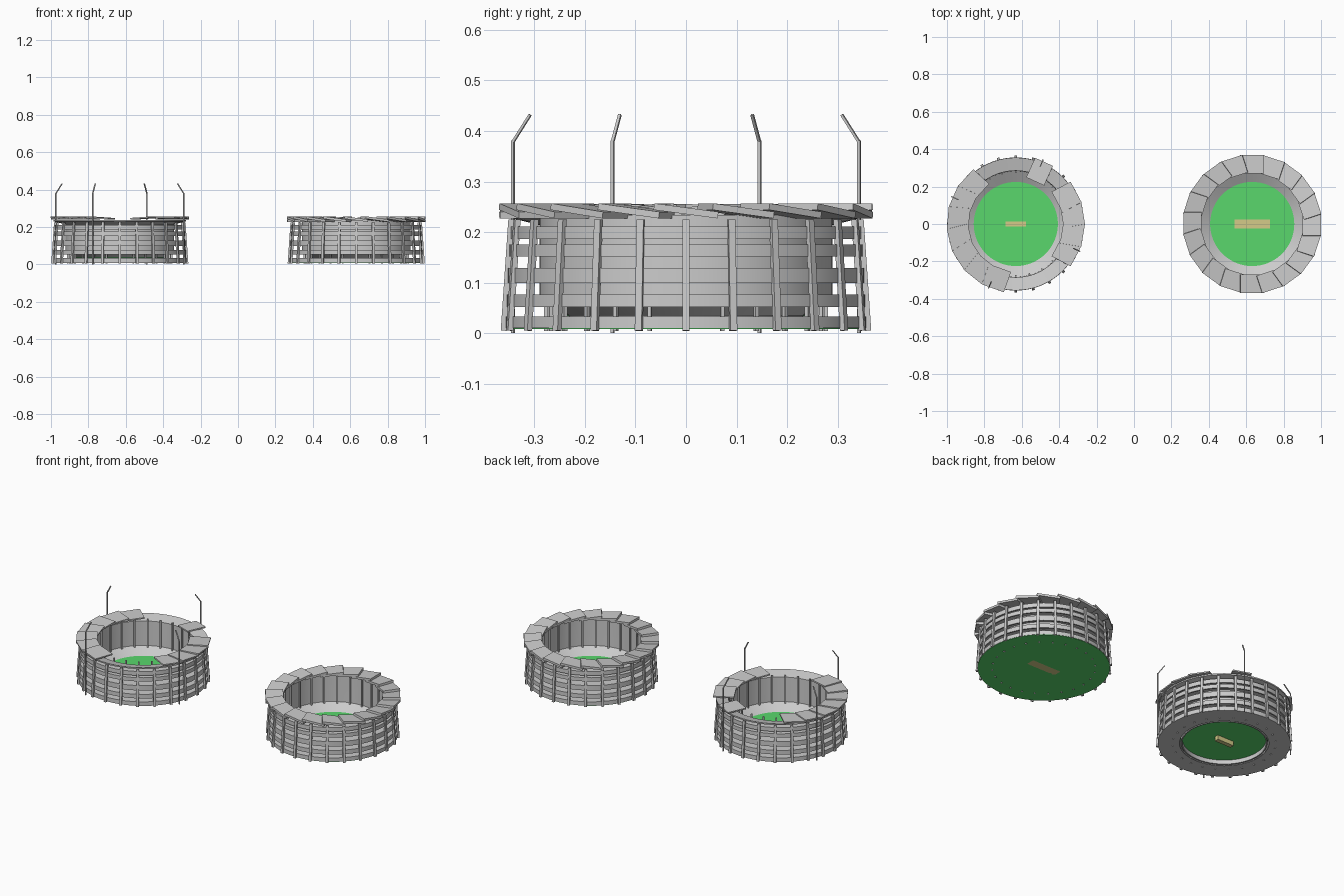
import bpy, bmesh, math
from mathutils import Matrix, Vector

if "Cube" in bpy.data.objects:
    bpy.data.objects.remove(bpy.data.objects["Cube"])

def material(name, col):
    m = bpy.data.materials.new(name)
    m.diffuse_color = (*col, 1)
    m.use_nodes = True
    m.node_tree.nodes["Principled BSDF"].inputs["Base Color"].default_value = m.diffuse_color
    return m

GREEN = material("grass", (0.1, 0.68, 0.15))
TAN = material("dry_strip", (0.66, 0.6, 0.25))

def finish(name, bm, x, mat=None, smooth=False):
    bmesh.ops.recalc_face_normals(bm, faces=bm.faces)
    me = bpy.data.meshes.new(name)
    bm.to_mesh(me)
    bm.free()
    ob = bpy.data.objects.new(name, me)
    ob.location.x = x
    bpy.context.collection.objects.link(ob)
    if mat:
        me.materials.append(mat)
    if smooth:
        bpy.ops.object.select_all(action='DESELECT')
        ob.select_set(True)
        bpy.context.view_layer.objects.active = ob
        bpy.ops.object.shade_smooth_by_angle(angle=math.radians(30))
    return ob

def lathe(bm, profile, n=72):
    # closed (r, z) profile turned around z
    rings = []
    for i in range(n):
        a = 2 * math.pi * i / n
        rings.append([bm.verts.new((r * math.cos(a), r * math.sin(a), z)) for r, z in profile])
    k = len(profile)
    for i in range(n):
        p, q = rings[i], rings[(i + 1) % n]
        for j in range(k):
            bm.faces.new((p[j], q[j], q[(j + 1) % k], p[(j + 1) % k]))

def box(bm, size, mat):
    bmesh.ops.create_cube(bm, size=1, matrix=mat @ Matrix.Diagonal((*size, 1)))

def strut(bm, p, q, w, d, a):
    # rectangular bar from p to q given as (r, z), at angle a
    p, q = Vector((p[0], 0, p[1])), Vector((q[0], 0, q[1]))
    v = q - p
    tilt = Matrix.Rotation(math.atan2(v.x, v.z), 4, 'Y')
    m = Matrix.Rotation(a, 4, 'Z') @ Matrix.Translation((p + q) / 2) @ tilt
    box(bm, (d, w, v.length), m)

def disc(name, r, z0, z1, x, mat=None):
    bm = bmesh.new()
    bmesh.ops.create_cone(bm, cap_ends=True, segments=72, radius1=r, radius2=r, depth=z1 - z0,
                          matrix=Matrix.Translation((0, 0, (z0 + z1) / 2)))
    finish(name, bm, x, mat, True)

def stadium(tag, x, angles, r_in, r_out, width, drop, z_roof, thick, strip):
    # facade bands, each carrying a thin gallery floor back to the bowl
    bm = bmesh.new()
    for z0, z1, r in ((0.010, 0.033, 0.356), (0.052, 0.077, 0.354), (0.099, 0.129, 0.352),
                      (0.152, 0.175, 0.349), (0.186, 0.211, 0.346)):
        lathe(bm, [(r, z0), (r, z1), (0.287, z1), (0.287, z1 - 0.004),
                   (r - 0.008, z1 - 0.004), (r - 0.008, z0)])
    finish(tag + "_facade_bands", bm, x, None, True)

    # leaning outer columns and inner posts
    bm = bmesh.new()
    for i in range(24):
        strut(bm, (0.361, 0.005), (0.346, 0.225), 0.014, 0.011, math.radians(15 * i))
    finish(tag + "_outer_columns", bm, x)
    bm = bmesh.new()
    for i in range(24):
        strut(bm, (0.277, 0.004), (0.277, z_roof - 0.01), 0.008, 0.008, math.radians(15 * i))
    finish(tag + "_inner_posts", bm, x)

    # seating bowl
    bm = bmesh.new()
    prof = [(0.225, 0.010), (0.225, 0.040), (0.283, 0.075), (0.285, 0.222)]
    if tag == "open":
        prof += [(0.355, 0.238), (0.355, 0.230), (0.290, 0.214)]
    else:
        prof += [(0.285, 0.234), (0.290, 0.234)]
    prof += [(0.290, 0.070), (0.232, 0.035), (0.232, 0.010)]
    lathe(bm, prof)
    finish(tag + "_seating_bowl", bm, x, None, True)

    # shingled roof panels
    bm = bmesh.new()
    for deg, w in angles:
        m = (Matrix.Rotation(math.radians(deg), 4, 'Z')
             @ Matrix.Translation(((r_in + r_out) / 2, 0, z_roof))
             @ Matrix.Rotation(-math.atan2(drop, width), 4, 'X'))
        box(bm, (r_out - r_in, w, thick), m)
    finish(tag + "_roof_panels", bm, x)

    # playing strip
    bm = bmesh.new()
    box(bm, (strip[0], strip[1], 0.034), Matrix.Translation((0, 0, 0.025)))
    finish(tag + "_playing_strip", bm, x, TAN)

X = 0.632

# left stadium, partly roofed
left = [(d, 0.125) for d in (-28, -9.5, 9.5, 28)] + [(65.5, 0.105)]
left += [(137.5 + 18.8 * i, 0.125) for i in range(7)]
stadium("open", -X, left, 0.25, 0.365, 0.125, 0.008, 0.248, 0.008, (0.11, 0.026))
bm = bmesh.new()
lathe(bm, [(0.24, 0.008), (0.356, 0.008), (0.356, 0.012), (0.24, 0.012)])
finish("open_base_ring", bm, -X, None, True)
disc("open_field", 0.235, 0.034, 0.040, -X, GREEN)

# floodlight masts
bm = bmesh.new()
for d in (67, 157, 247, 337):
    a = math.radians(d)
    strut(bm, (0.372, 0.0), (0.372, 0.381), 0.006, 0.006, a)
    strut(bm, (0.372, 0.378), (0.335, 0.432), 0.006, 0.005, a)
finish("floodlight_masts", bm, -X)

# right stadium, fully roofed
stadium("covered", X, [(18 * i, 0.128) for i in range(20)], 0.27, 0.368, 0.128, 0.017, 0.242,
        0.013, (0.19, 0.05))
disc("covered_field", 0.226, 0.034, 0.040, X, GREEN)
disc("covered_base", 0.354, 0.008, 0.012, X, GREEN)
